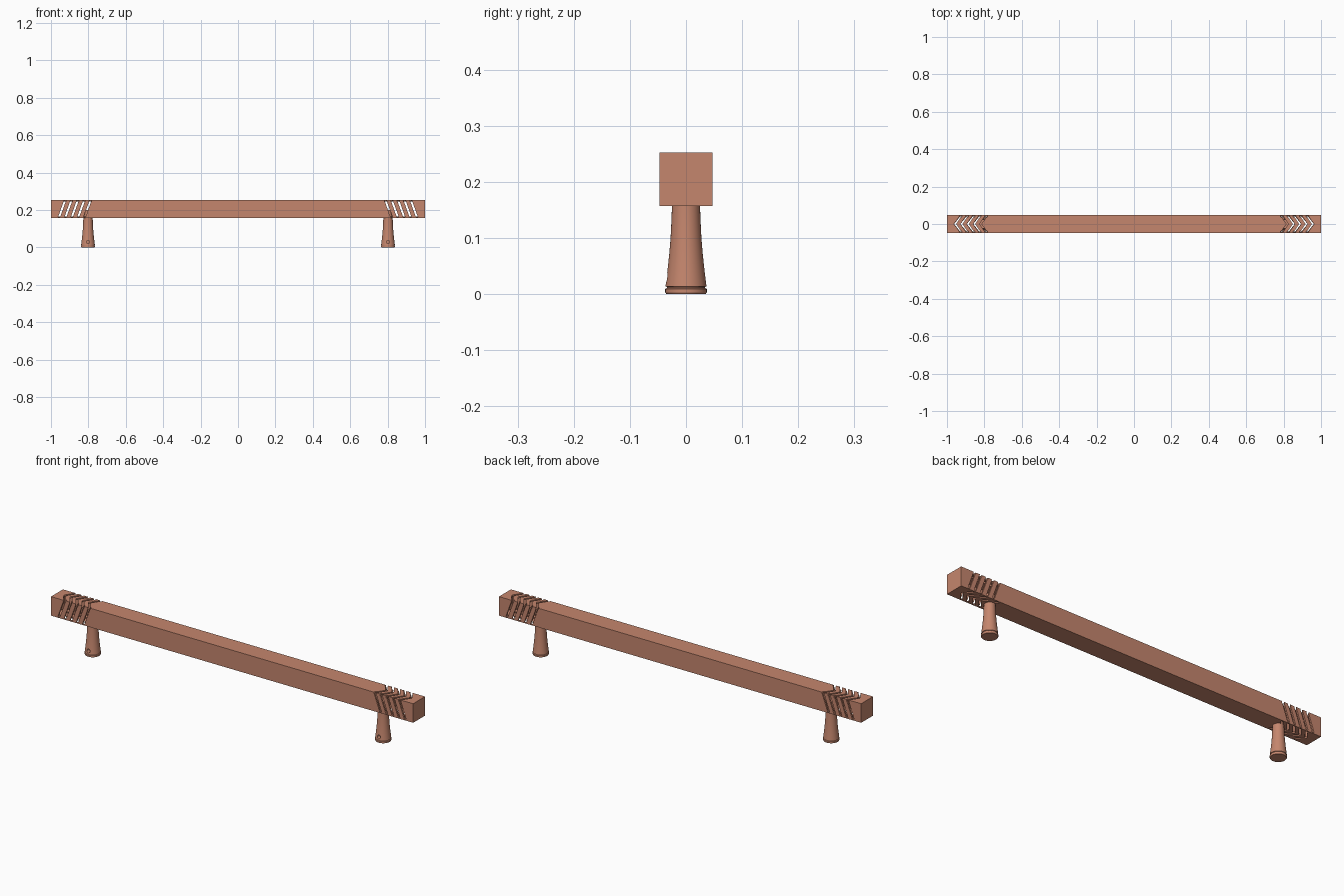
import bpy, bmesh, math
from mathutils import Vector

if "Cube" in bpy.data.objects:
    bpy.data.objects.remove(bpy.data.objects["Cube"])

HALF, BOT, TOP, WALL = 0.047, 0.157, 0.252, 0.008
LEG_X = 0.802

copper = bpy.data.materials.new("satin copper")
copper.use_nodes = True
color = (0.56, 0.24, 0.155, 1)
copper.diffuse_color = color
copper.node_tree.nodes["Principled BSDF"].inputs["Base Color"].default_value = color


def finish(name, bm):
    bmesh.ops.recalc_face_normals(bm, faces=bm.faces)
    mesh = bpy.data.meshes.new(name)
    bm.to_mesh(mesh)
    bm.free()
    mesh.materials.append(copper)
    obj = bpy.data.objects.new(name, mesh)
    bpy.context.collection.objects.link(obj)
    return obj


def prism(bm, base, offset):
    """Extrude a polygon along an offset."""
    face = bm.faces.new([bm.verts.new(p) for p in base])
    new = bmesh.ops.extrude_face_region(bm, geom=[face])["geom"]
    verts = [g for g in new if isinstance(g, bmesh.types.BMVert)]
    bmesh.ops.translate(bm, verts=verts, vec=Vector(offset))


def box(bm, x, y, z0, z1):
    prism(bm, [(-x, -y, z0), (x, -y, z0), (x, y, z0), (-x, y, z0)], (0, 0, z1 - z0))


def cut(obj, cutter):
    cutter.hide_render = True
    mod = obj.modifiers.new("cut", "BOOLEAN")
    mod.operation, mod.solver, mod.object = "DIFFERENCE", "EXACT", cutter
    bpy.context.view_layer.objects.active = obj
    bpy.ops.object.modifier_apply(modifier=mod.name)
    bpy.data.objects.remove(cutter)


# Hollow square bar with closed ends
bm = bmesh.new()
box(bm, 1, HALF, BOT, TOP)
bar = finish("handle_bar", bm)
bm = bmesh.new()
box(bm, 0.985, HALF - WALL, BOT + WALL, TOP - WALL)
cut(bar, finish("bar_cavity", bm))

# Slanted slots on the sides, chevron slots on the top and underside
STEP, LEAN, WIDTH, EPS = 0.034, 0.033, 0.011, 0.002
sides, chevrons = bmesh.new(), bmesh.new()
for s in (-1, 1):
    for i in range(5):
        outer = 0.962 - i * STEP
        inner = outer - LEAN
        z0 = BOT + 0.005
        slot = [(outer, z0), (outer - WIDTH, z0),
                (inner - WIDTH, TOP + EPS), (inner, TOP + EPS)]
        for y in (-HALF - EPS, HALF - WALL - EPS):
            prism(sides, [(s * x, y, z) for x, z in slot], (0, WALL + 2 * EPS, 0))
        for z, w in ((BOT - EPS, HALF - 0.006), (TOP - WALL - EPS, HALF + EPS)):
            arrow = [(outer, 0), (inner, w), (inner - WIDTH, w),
                     (outer - WIDTH, 0), (inner - WIDTH, -w), (inner, -w)]
            prism(chevrons, [(s * x, y, z) for x, y in arrow], (0, 0, WALL + 2 * EPS))
cut(bar, finish("side_slots", sides))
cut(bar, finish("chevron_slots", chevrons))

# Flared legs with a grooved foot and a screw hole at the front
profile = [(0, 0), (0.035, 0), (0.037, 0.003), (0.037, 0.009), (0.034, 0.011),
           (0.034, 0.013), (0.0365, 0.014), (0.036, 0.018), (0.033, 0.042),
           (0.03, 0.07), (0.0275, 0.1), (0.026, 0.13), (0.025, 0.157),
           (0.025, 0.2), (0, 0.2)]
for name, x in (("right_leg", -LEG_X), ("left_leg", LEG_X)):
    bm = bmesh.new()
    verts = [bm.verts.new((r, 0, z)) for r, z in profile]
    edges = [bm.edges.new(pair) for pair in zip(verts, verts[1:])]
    bmesh.ops.spin(bm, geom=verts + edges, cent=(0, 0, 0), axis=(0, 0, 1),
                   angle=math.tau, steps=48)
    bmesh.ops.remove_doubles(bm, verts=bm.verts, dist=0.0001)
    bmesh.ops.translate(bm, verts=bm.verts, vec=(x, 0, 0))
    leg = finish(name, bm)
    bm = bmesh.new()
    ring = [math.tau * k / 20 for k in range(20)]
    prism(bm, [(x + 0.009 * math.cos(a), -0.05, 0.029 + 0.009 * math.sin(a))
               for a in ring], (0, 0.035, 0))
    cut(leg, finish("screw_hole", bm))
    bpy.ops.object.select_all(action="DESELECT")
    leg.select_set(True)
    bpy.context.view_layer.objects.active = leg
    bpy.ops.object.shade_smooth_by_angle(angle=math.radians(30))
